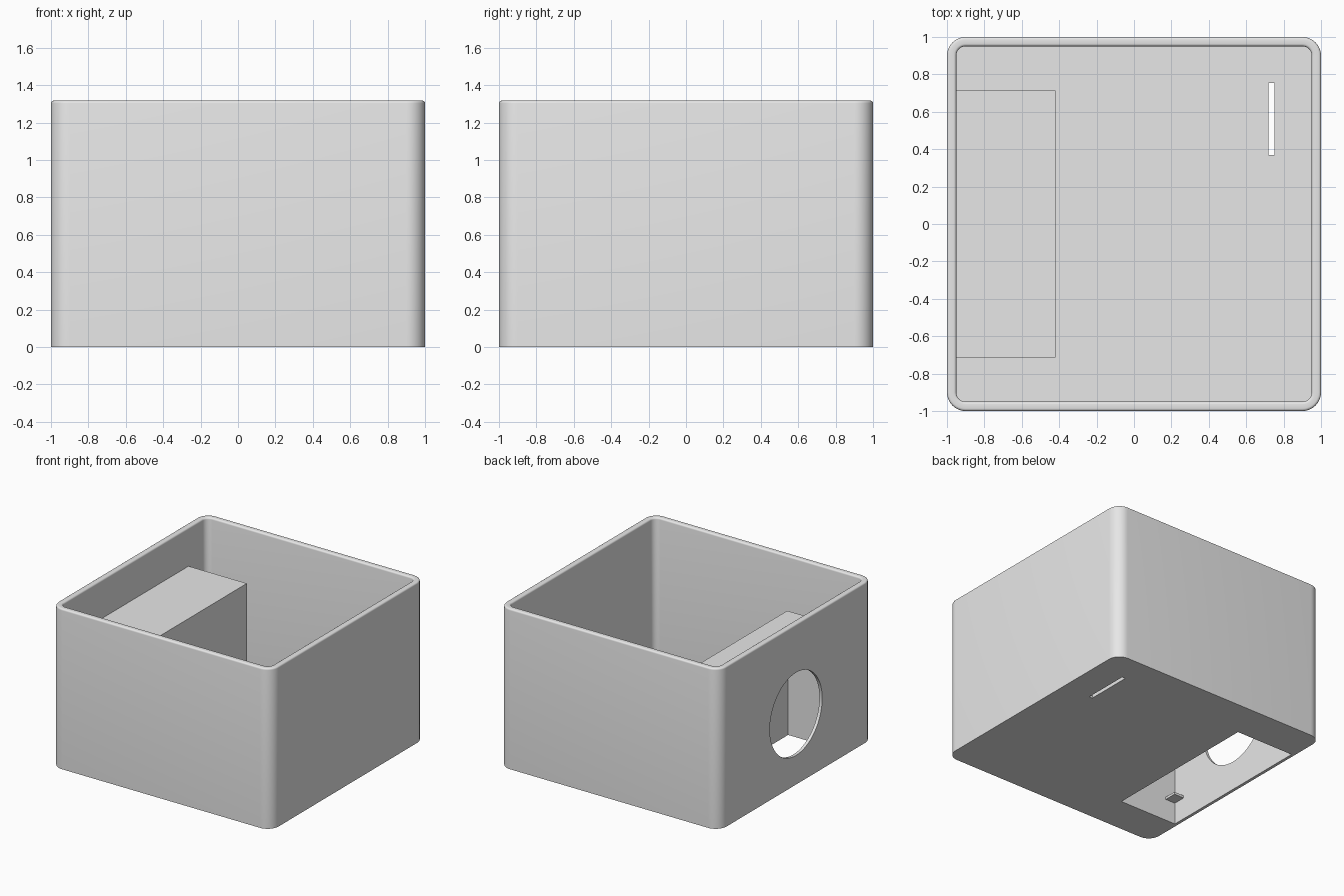
import bpy, bmesh, math

if "Cube" in bpy.data.objects:
    bpy.data.objects.remove(bpy.data.objects["Cube"])

H = 1.317          # box height
WALL = 0.05        # wall and floor thickness
RIM = 0.014        # rounding of the rim edges

grey = bpy.data.materials.new("light_grey_plastic")
grey.diffuse_color = (0.8, 0.8, 0.8, 1)
grey.use_nodes = True
grey.node_tree.nodes["Principled BSDF"].inputs["Base Color"].default_value = grey.diffuse_color


def make_object(name, bm):
    bmesh.ops.recalc_face_normals(bm, faces=bm.faces)
    mesh = bpy.data.meshes.new(name)
    bm.to_mesh(mesh)
    bm.free()
    mesh.materials.append(grey)
    ob = bpy.data.objects.new(name, mesh)
    bpy.context.collection.objects.link(ob)
    return ob


def rounded_square(half, radius, z, steps=10):
    pts = []
    for q, (sx, sy) in enumerate([(1, 1), (-1, 1), (-1, -1), (1, -1)]):
        for i in range(steps + 1):
            a = math.pi / 2 * (q + i / steps)
            pts.append((sx * (half - radius) + radius * math.cos(a),
                        sy * (half - radius) + radius * math.sin(a), z))
    return pts


def block(name, x0, x1, y0, y1, z0, z1):
    bm = bmesh.new()
    bmesh.ops.create_cube(bm, size=1)
    for v in bm.verts:
        v.co = ((x0 + x1) / 2 + v.co.x * (x1 - x0),
                (y0 + y1) / 2 + v.co.y * (y1 - y0),
                (z0 + z1) / 2 + v.co.z * (z1 - z0))
    return make_object(name, bm)


def combine(target, other, operation):
    mod = target.modifiers.new(operation.lower(), 'BOOLEAN')
    mod.operation, mod.object, mod.solver = operation, other, 'EXACT'
    bpy.context.view_layer.objects.active = target
    bpy.ops.object.modifier_apply(modifier=mod.name)
    bpy.data.objects.remove(other)


# Open box: one wall profile of (inset, height) lofted around a rounded square
profile = [(0, 0)]
for i in range(5):
    a = math.pi / 2 * i / 4
    profile.append((RIM * (1 - math.cos(a)), H - RIM + RIM * math.sin(a)))
for i in range(5):
    a = math.pi / 2 * i / 4
    profile.append((WALL - RIM + RIM * math.sin(a), H - RIM + RIM * math.cos(a)))
profile.append((WALL, WALL))

bm = bmesh.new()
rings = [[bm.verts.new(p) for p in rounded_square(1 - inset, 0.1 - inset, z)]
         for inset, z in profile]
for low, high in zip(rings, rings[1:]):
    n = len(low)
    for i in range(n):
        j = (i + 1) % n
        bm.faces.new((low[i], low[j], high[j], high[i]))
bm.faces.new(rings[0])
bm.faces.new(rings[-1])
box = make_object("open_box", bm)

# Inner compartment, hollow and open at the bottom
combine(box, block("compartment", -0.97, -0.42, -0.715, 0.715, 0.02, 1.0), 'UNION')
combine(box, block("cavity", -0.975, -0.45, -0.683, 0.683, -0.1, 0.97), 'DIFFERENCE')

# Narrow slot through the floor
combine(box, block("floor_slot", 0.72, 0.75, 0.37, 0.755, -0.1, 0.1), 'DIFFERENCE')

# Round port through the left wall into the compartment
bm = bmesh.new()
bmesh.ops.create_cone(bm, cap_ends=True, segments=64, radius1=0.34, radius2=0.34, depth=0.4)
for v in bm.verts:
    v.co = (v.co.z - 1.0, v.co.x, v.co.y + 0.58)
combine(box, make_object("round_port", bm), 'DIFFERENCE')

# Small tab in the compartment corner
block("corner_tab", -0.98, -0.885, -0.69, -0.58, 0.18, 0.2)

bpy.ops.object.select_all(action='DESELECT')
box.select_set(True)
bpy.context.view_layer.objects.active = box
bpy.ops.object.shade_smooth_by_angle(angle=math.radians(35))
